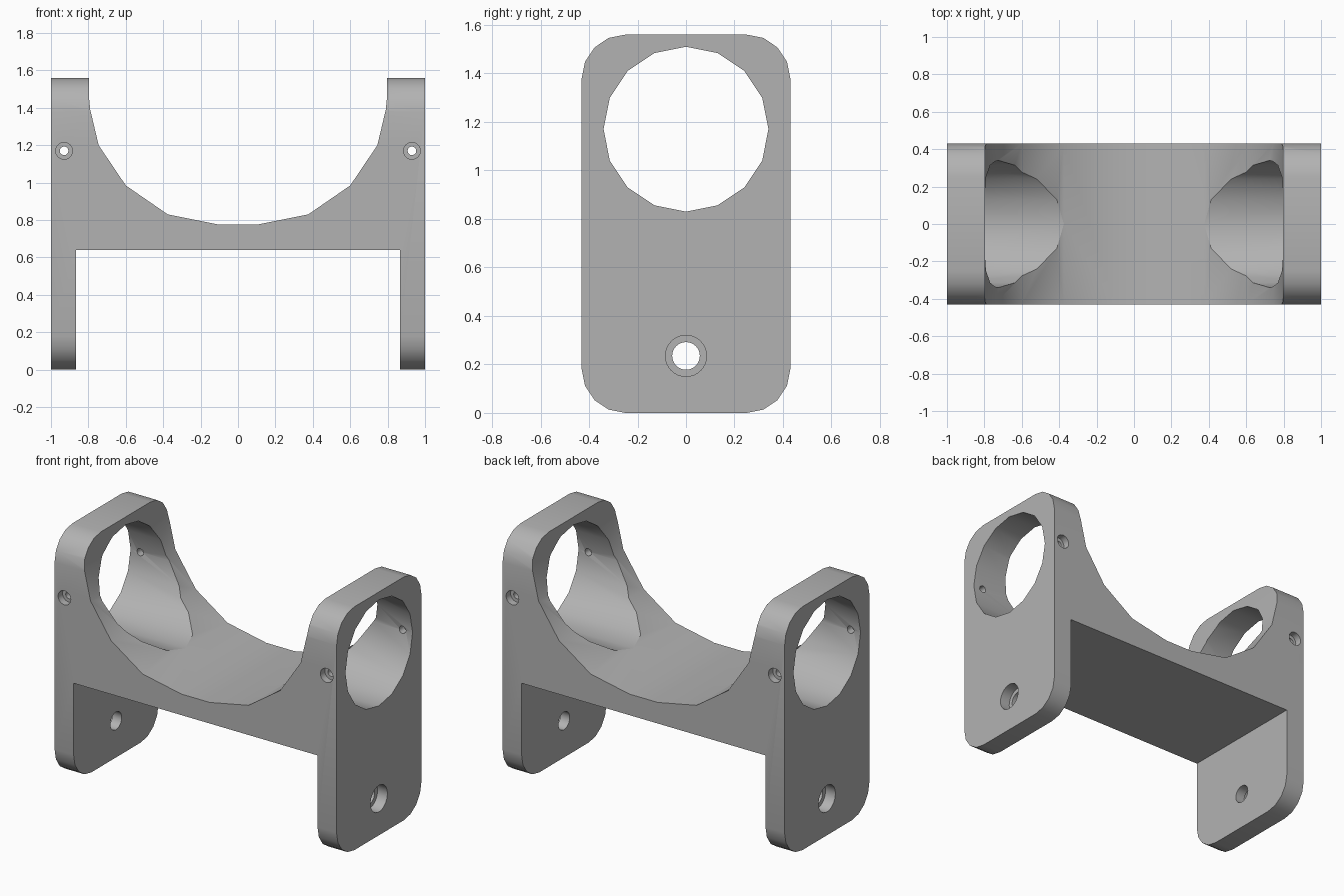
import bpy, bmesh, math
from mathutils import Vector

cube = bpy.data.objects.get("Cube")
if cube:
    bpy.data.objects.remove(cube, do_unlink=True)

grey = bpy.data.materials.new("light_grey")
grey.use_nodes = True
colour = (0.45, 0.45, 0.45, 1)
grey.diffuse_color = colour
grey.node_tree.nodes["Principled BSDF"].inputs["Base Color"].default_value = colour


def prism(name, outline, axis, start, end):
    """Extrude a closed outline, given in the other two axes, along axis."""
    bm = bmesh.new()

    def place(a, b, c):
        return (c, a, b) if axis == "x" else (a, c, b)

    face = bm.faces.new([bm.verts.new(place(a, b, start)) for a, b in outline])
    moved = bmesh.ops.extrude_face_region(bm, geom=[face])["geom"]
    verts = [v for v in moved if isinstance(v, bmesh.types.BMVert)]
    bmesh.ops.translate(bm, verts=verts, vec=Vector(place(0, 0, end - start)))
    bmesh.ops.recalc_face_normals(bm, faces=bm.faces)
    mesh = bpy.data.meshes.new(name)
    bm.to_mesh(mesh)
    bm.free()
    mesh.materials.append(grey)
    obj = bpy.data.objects.new(name, mesh)
    bpy.context.collection.objects.link(obj)
    return obj


def circle(a, b, radius, sides):
    turn = 2 * math.pi / sides
    return [(a + radius * math.cos(i * turn), b + radius * math.sin(i * turn))
            for i in range(sides)]


def combine(obj, cutter, operation):
    """Apply one boolean and discard its cutter."""
    cutter.hide_render = True
    mod = obj.modifiers.new("shape", "BOOLEAN")
    mod.operation, mod.solver, mod.object = operation, "EXACT", cutter
    bpy.context.view_layer.objects.active = obj
    bpy.ops.object.modifier_apply(modifier=mod.name)
    bpy.data.objects.remove(cutter, do_unlink=True)


# Bracket body: two legs, a bridge and a curved trough
HALF_WIDTH, TOP, CORNER = 0.43, 1.56, 0.18
half = [(0.10, 0.775), (0.375, 0.83), (0.60, 0.985), (0.745, 1.20),
        (0.79, 1.39), (0.797, 1.46), (0.797, TOP + 0.1), (1, TOP + 0.1),
        (1, -0.1), (0.865, -0.1), (0.865, 0.64)]
body = prism("bracket_body", half + [(-x, z) for x, z in reversed(half)],
             "y", -0.6, 0.6)

# Rounded side outline
outline = []
for i, (sy, sz) in enumerate([(1, 1), (-1, 1), (-1, -1), (1, -1)]):
    cy = sy * (HALF_WIDTH - CORNER)
    cz = TOP / 2 + sz * (TOP / 2 - CORNER)
    for k in range(5):
        t = (i + k / 4) * math.pi / 2
        outline.append((cy + CORNER * math.cos(t), cz + CORNER * math.sin(t)))
combine(body, prism("side_outline", outline, "x", -1.2, 1.2), "INTERSECT")

# Large bore through both uprights
BORE_Z, HOLE_Z, PIN_X = 1.17, 0.235, 0.93
combine(body, prism("bore", circle(0, BORE_Z, 0.34, 16), "x", -1.2, 1.2), "DIFFERENCE")

# Stepped holes: bolts in the legs, small screws in the uprights
combine(body, prism("bolt_hole", circle(0, HOLE_Z, 0.057, 32), "x", -1.2, 1.2), "DIFFERENCE")
for s in (-1, 1):
    combine(body, prism("bolt_recess", circle(0, HOLE_Z, 0.085, 32),
                        "x", s * 0.93, s * 1.2), "DIFFERENCE")
    combine(body, prism("screw_hole", circle(s * PIN_X, BORE_Z, 0.023, 24),
                        "y", -0.6, 0.6), "DIFFERENCE")
    for t in (-1, 1):
        combine(body, prism("screw_recess", circle(s * PIN_X, BORE_Z, 0.045, 24),
                            "y", t * 0.385, t * 0.6), "DIFFERENCE")

# Smooth curved walls with sharp rims
bpy.ops.object.select_all(action="DESELECT")
body.select_set(True)
bpy.context.view_layer.objects.active = body
bpy.ops.object.shade_smooth_by_angle(angle=math.radians(30))
